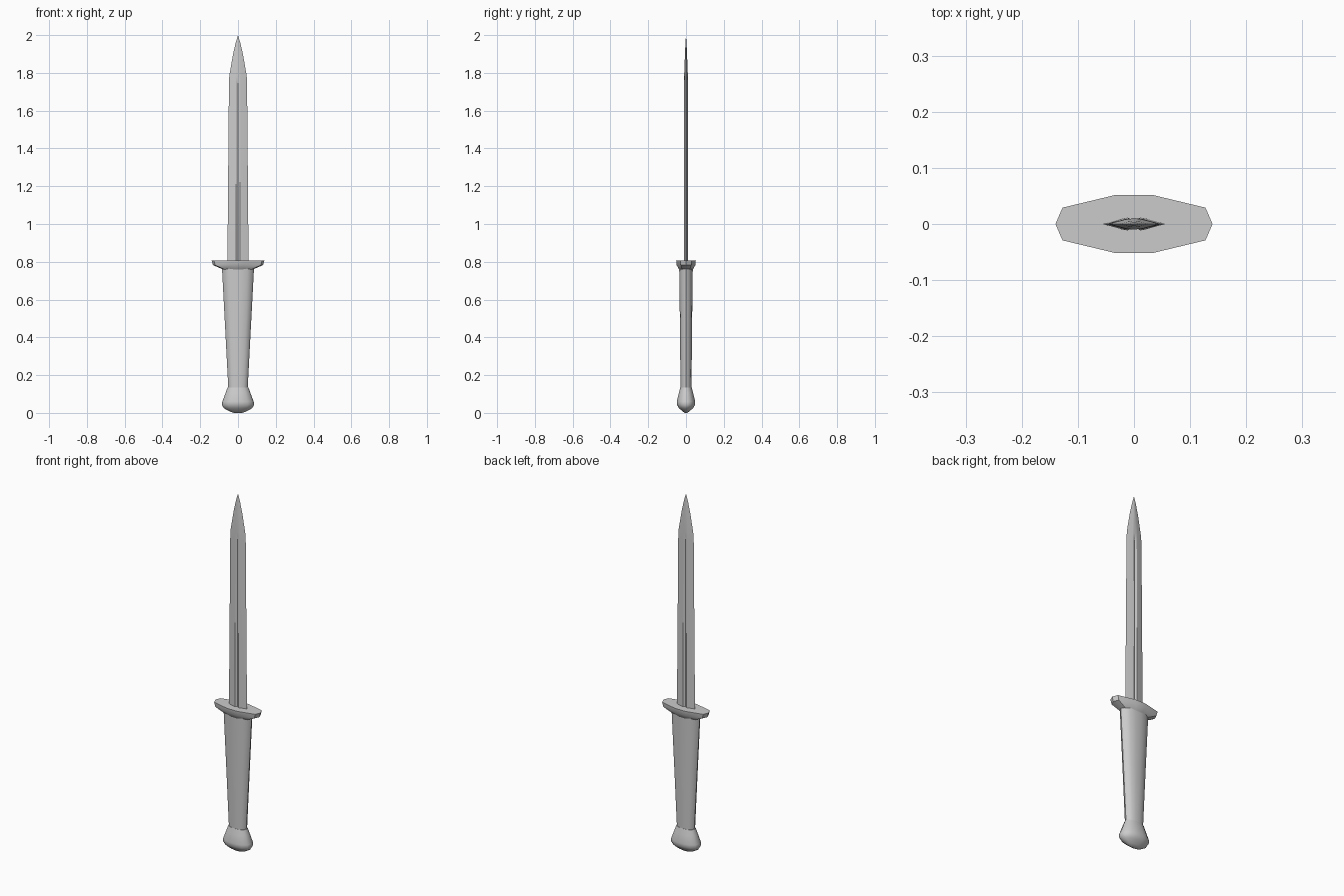
import bpy, bmesh, math

if "Cube" in bpy.data.objects:
    bpy.data.objects.remove(bpy.data.objects["Cube"])


def loft(name, rings, angle=40):
    """Skin closed rings of equal point count, capping both ends."""
    bm = bmesh.new()
    loops = [[bm.verts.new(p) for p in ring] for ring in rings]
    n = len(loops[0])
    for a, b in zip(loops, loops[1:]):
        for i in range(n):
            j = (i + 1) % n
            bm.faces.new((a[i], a[j], b[j], b[i]))
    bm.faces.new(loops[0][::-1])
    bm.faces.new(loops[-1])
    bmesh.ops.remove_doubles(bm, verts=bm.verts, dist=0.0002)
    bmesh.ops.recalc_face_normals(bm, faces=bm.faces)
    mesh = bpy.data.meshes.new(name)
    bm.to_mesh(mesh)
    bm.free()
    obj = bpy.data.objects.new(name, mesh)
    bpy.context.collection.objects.link(obj)
    bpy.ops.object.select_all(action='DESELECT')
    bpy.context.view_layer.objects.active = obj
    obj.select_set(True)
    bpy.ops.object.shade_smooth_by_angle(angle=math.radians(angle))
    return obj


def mirrored(quarter):
    """Complete a section from its +x, +y quarter (starts on the x axis)."""
    half = quarter + [(-x, y) for x, y in reversed(quarter) if x > 0]
    return half + [(x, -y) for x, y in reversed(half[1:-1])]


def stack(section, levels):
    return [[(x * rx, y * ry, z) for x, y in section] for z, rx, ry in levels]


oval = mirrored([(1, 0), (0.9, 0.5), (0.6, 0.85), (0.23, 1)])
guard_plan = mirrored([(1, 0), (0.91, 0.56), (0.23, 1)])

# Pommel: flared cap with a rounded base
loft("pommel", stack(oval, [
    (0.0, 0.022, 0.006), (0.008, 0.045, 0.018), (0.025, 0.075, 0.037),
    (0.042, 0.085, 0.048), (0.06, 0.083, 0.049), (0.105, 0.066, 0.038),
    (0.135, 0.055, 0.030)]))

# Grip: oval handle widening toward the guard
loft("grip", stack(oval, [
    (0.125, 0.051, 0.029), (0.45, 0.068, 0.032), (0.77, 0.085, 0.036)]))

# Guard: faceted plate tapering down onto the grip
loft("guard", stack(guard_plan, [
    (0.755, 0.07, 0.034), (0.764, 0.09, 0.039),
    (0.783, 0.133, 0.050), (0.808, 0.14, 0.052)]))


# Blade: double-edged with a central fuller that ends before the point
def blade_ring(z, half_width, half_thick, fuller):
    section = mirrored([(1, 0), (0.33, 0.9), (0.2, 1), (0, fuller)])
    return [(x * half_width, y * half_thick, z) for x, y in section]


loft("blade", [
    blade_ring(0.79, 0.056, 0.0115, 0.45),
    blade_ring(1.74, 0.048, 0.0095, 0.45),
    blade_ring(1.785, 0.046, 0.009, 1.1),
    blade_ring(1.90, 0.026, 0.005, 1.1),
    blade_ring(1.96, 0.012, 0.0025, 1.1),
    blade_ring(2.0, 0.0001, 0.0001, 1.0)], 20)
